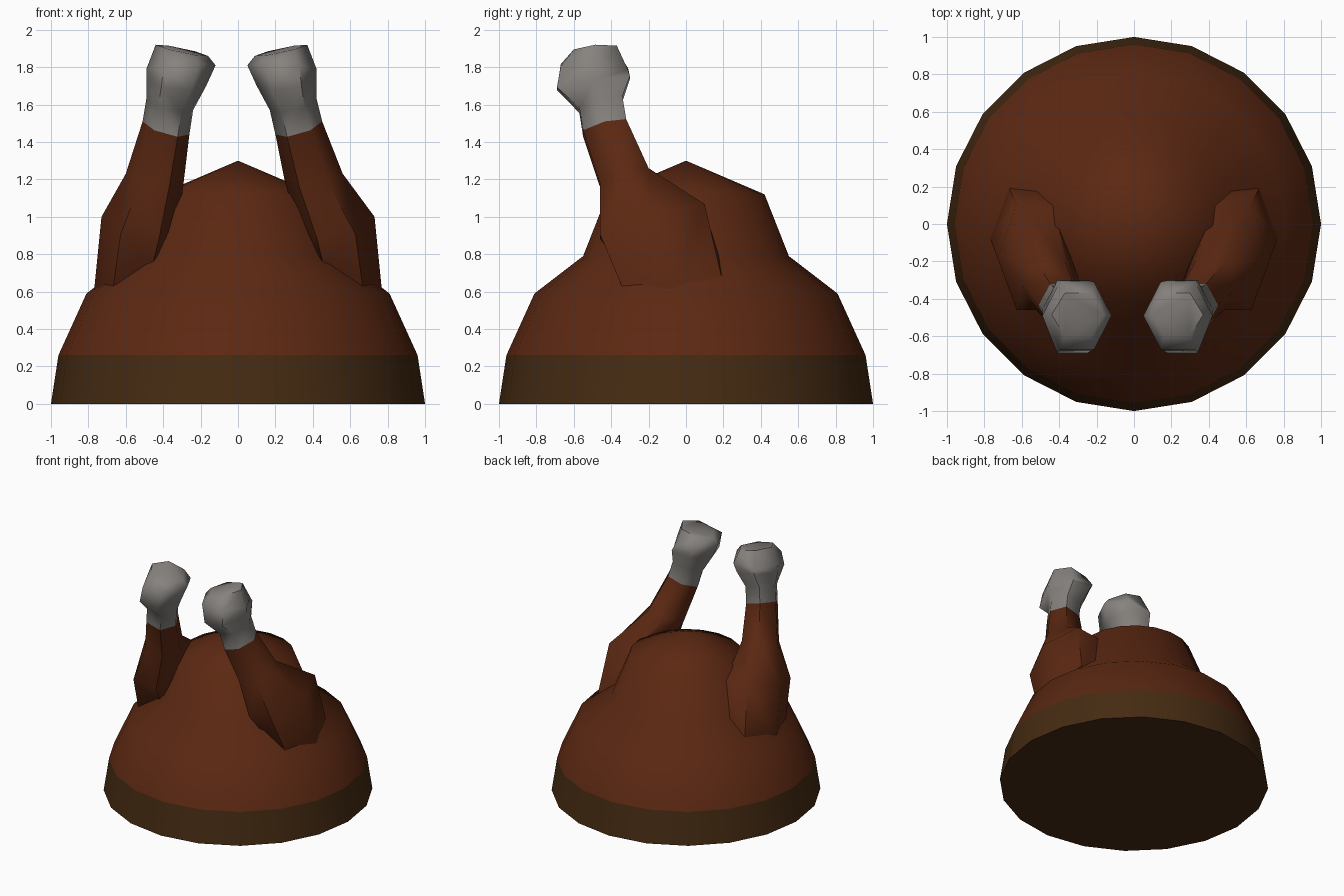
import bpy, bmesh
from math import cos, sin, pi, radians
from mathutils import Vector

cube = bpy.data.objects.get("Cube")
if cube:
    bpy.data.objects.remove(cube, do_unlink=True)


def material(name, rgb):
    m = bpy.data.materials.new(name)
    m.use_nodes = True
    m.diffuse_color = (*rgb, 1)
    m.node_tree.nodes["Principled BSDF"].inputs["Base Color"].default_value = (*rgb, 1)
    return m


roast = material("roast_brown", (0.105, 0.021, 0.006))
crust = material("dark_crust", (0.06, 0.024, 0.006))
bone = material("bone_grey", (0.24, 0.225, 0.21))


def loft(name, rings, mat, cap_start, cap_end, angle):
    """Skin a list of point rings; a one-point ring closes to a tip."""
    bm = bmesh.new()
    loops = [[bm.verts.new(p) for p in ring] for ring in rings]
    for a, b in zip(loops, loops[1:]):
        n = len(a)
        for i in range(n):
            j = (i + 1) % n
            bm.faces.new((a[i], a[j], b[0]) if len(b) == 1 else (a[i], a[j], b[j], b[i]))
    if cap_start:
        bm.faces.new(loops[0][::-1])
    if cap_end:
        bm.faces.new(loops[-1])
    bmesh.ops.recalc_face_normals(bm, faces=bm.faces)
    mesh = bpy.data.meshes.new(name)
    bm.to_mesh(mesh)
    bm.free()
    mesh.materials.append(mat)
    ob = bpy.data.objects.new(name, mesh)
    bpy.context.collection.objects.link(ob)
    bpy.ops.object.select_all(action="DESELECT")
    ob.select_set(True)
    bpy.context.view_layer.objects.active = ob
    bpy.ops.object.shade_smooth_by_angle(angle=radians(angle))
    return ob


# Domed body on a crusty base band
def circle(r, z, n=20):
    return [(r * sin(2 * pi * i / n), r * cos(2 * pi * i / n), z) for i in range(n)]


loft("base_band", [circle(1, 0), circle(0.96, 0.26)], crust, True, False, 50)
dome = [circle(r, z) for r, z in ((0.96, 0.26), (0.81, 0.59), (0.55, 0.79), (0.42, 1.12))]
loft("body", dome + [[(0, 0, 1.3)]], roast, False, False, 75)

# Leg sections: inner x, inner z, outer x, outer z, front y, back y, tilt, right-side lean
THIGH = [
    (0.36, 0.80, 0.77, 0.60, -0.34, 0.19, 0.03, 0),
    (0.32, 0.95, 0.73, 1.00, -0.46, 0.10, 0.08, 0),
    (0.25, 1.19, 0.56, 1.23, -0.46, -0.20, 0.04, 0.04),
    (0.20, 1.44, 0.45, 1.51, -0.55, -0.32, 0.03, 0.06),
]
KNUCKLE = [
    THIGH[-1],
    (0.17, 1.57, 0.42, 1.63, -0.57, -0.34, 0.03, 0.07),
    (0.10, 1.70, 0.42, 1.73, -0.69, -0.30, 0.03, 0.07),
    (0.05, 1.81, 0.42, 1.79, -0.67, -0.31, -0.01, 0.07),
    (0.09, 1.86, 0.37, 1.92, -0.60, -0.37, 0.01, 0.07),
]


def section(s, side):
    ax, az, bx, bz, front, back, tilt, lean = s
    shift = lean if side < 0 else 0
    mid = Vector(((ax + bx) / 2 + shift, (front + back) / 2, (az + bz) / 2))
    u = Vector(((bx - ax) / 2, 0, (bz - az) / 2))
    v = Vector((0, (back - front) / 2, tilt)) / sin(pi / 3)
    pts = [mid + u * cos(i * pi / 3) + v * sin(i * pi / 3) for i in range(6)]
    return [(side * p.x, p.y, p.z) for p in pts]


for label, side in (("left", 1), ("right", -1)):
    loft(label + "_drumstick", [section(s, side) for s in THIGH], roast, True, False, 60)
    loft(label + "_bone_end", [section(s, side) for s in KNUCKLE], bone, False, True, 60)
